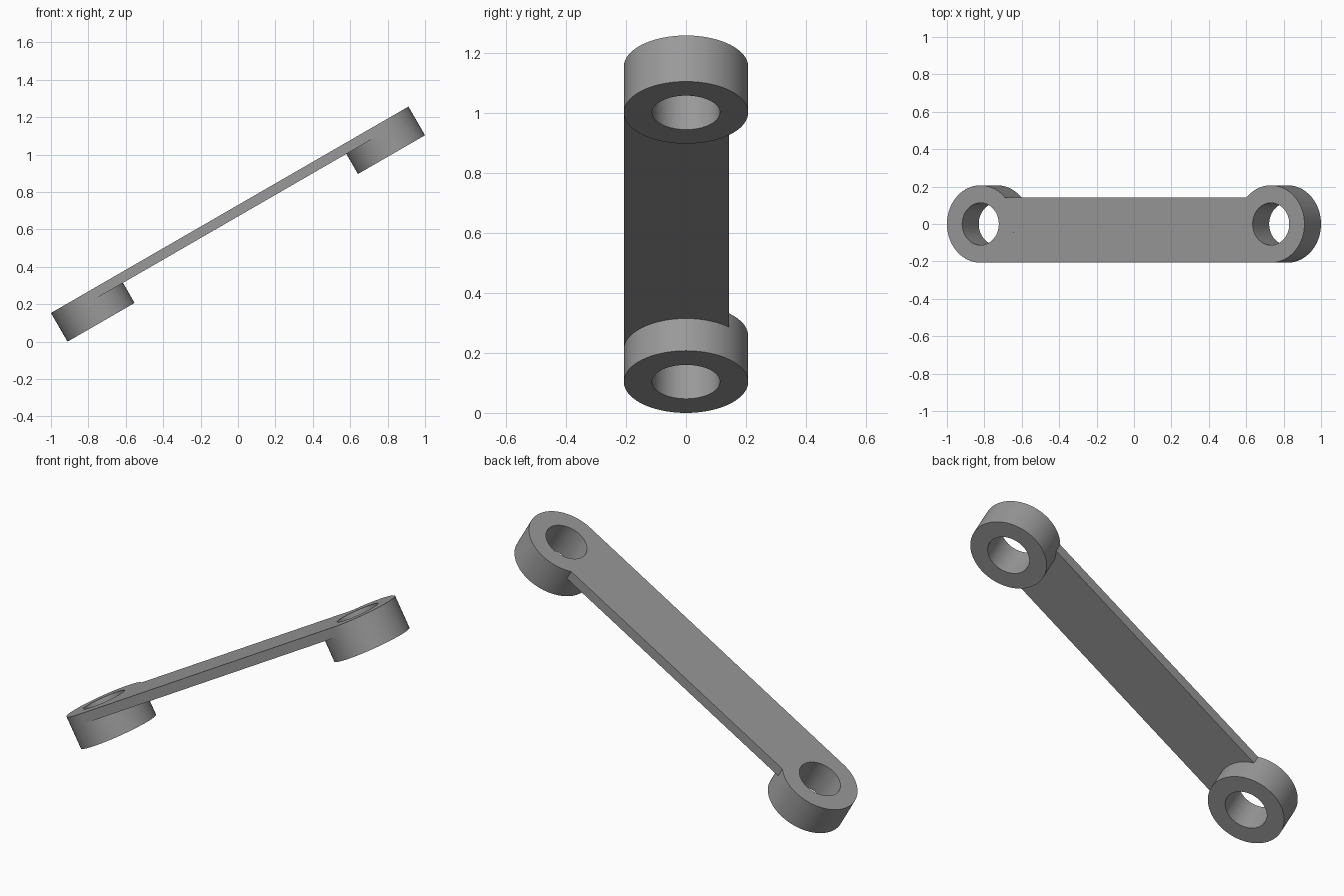
import bpy, bmesh, math
from mathutils import Matrix, Vector

if "Cube" in bpy.data.objects:
    bpy.data.objects.remove(bpy.data.objects["Cube"])

R, HOLE, HEIGHT = 0.207, 0.113, 0.177   # boss radius, bore radius, boss height
SPAN = 2.207 - 2 * R                    # distance between boss centres
THICK, BACK = 0.053, 0.143              # bar thickness and rear edge
SEGMENTS = 96

grey = bpy.data.materials.new("grey metal")
grey.diffuse_color = (0.32, 0.32, 0.32, 1)
grey.use_nodes = True
grey.node_tree.nodes["Principled BSDF"].inputs["Base Color"].default_value = grey.diffuse_color

# Local frame: x along the arm, top faces at z = 0, then tilted by 30 degrees
tilt = Matrix.Rotation(math.radians(-30), 4, 'Y')
middle = Vector((-0.0443, 0, 0.705))
pose = Matrix.Translation(middle) @ tilt


def finish(bm, name):
    bmesh.ops.recalc_face_normals(bm, faces=bm.faces)
    mesh = bpy.data.meshes.new(name)
    bm.to_mesh(mesh)
    bm.free()
    mesh.transform(pose)
    mesh.materials.append(grey)
    obj = bpy.data.objects.new(name, mesh)
    bpy.context.collection.objects.link(obj)
    bpy.ops.object.select_all(action='DESELECT')
    obj.select_set(True)
    bpy.context.view_layer.objects.active = obj
    bpy.ops.object.shade_smooth_by_angle(angle=math.radians(30))


def boss(name, cx):
    """Thick ring: a rectangular section swept around the bore."""
    bm = bmesh.new()
    section = [(HOLE, 0), (R, 0), (R, -HEIGHT), (HOLE, -HEIGHT)]
    loops = []
    for i in range(SEGMENTS):
        a = math.tau * i / SEGMENTS
        loops.append([bm.verts.new((cx + r * math.cos(a), r * math.sin(a), z))
                      for r, z in section])
    for i in range(SEGMENTS):
        p, q = loops[i], loops[(i + 1) % SEGMENTS]
        for j in range(4):
            k = (j + 1) % 4
            bm.faces.new((p[j], q[j], q[k], p[k]))
    finish(bm, name)


def bar(name):
    """Flat bar whose ends wrap around the bosses, open where they meet."""
    bm = bmesh.new()
    a0, a1, n = -math.pi / 2, math.asin(BACK / R), 36
    arc = [a0 + (a1 - a0) * i / n for i in range(n + 1)]
    left = [(-SPAN / 2 + R * math.cos(a), R * math.sin(a)) for a in arc]
    outline = left + [(-x, y) for x, y in reversed(left)]
    top = [bm.verts.new((x, y, 0)) for x, y in outline]
    low = [bm.verts.new((x, y, -THICK)) for x, y in outline]
    bm.faces.new(top)
    bm.faces.new(low[::-1])
    # Front and rear edges
    for i, j in ((n, n + 1), (len(top) - 1, 0)):
        bm.faces.new((top[i], low[i], low[j], top[j]))
    finish(bm, name)


boss("lower_boss", -SPAN / 2)
boss("upper_boss", SPAN / 2)
bar("connecting_bar")
